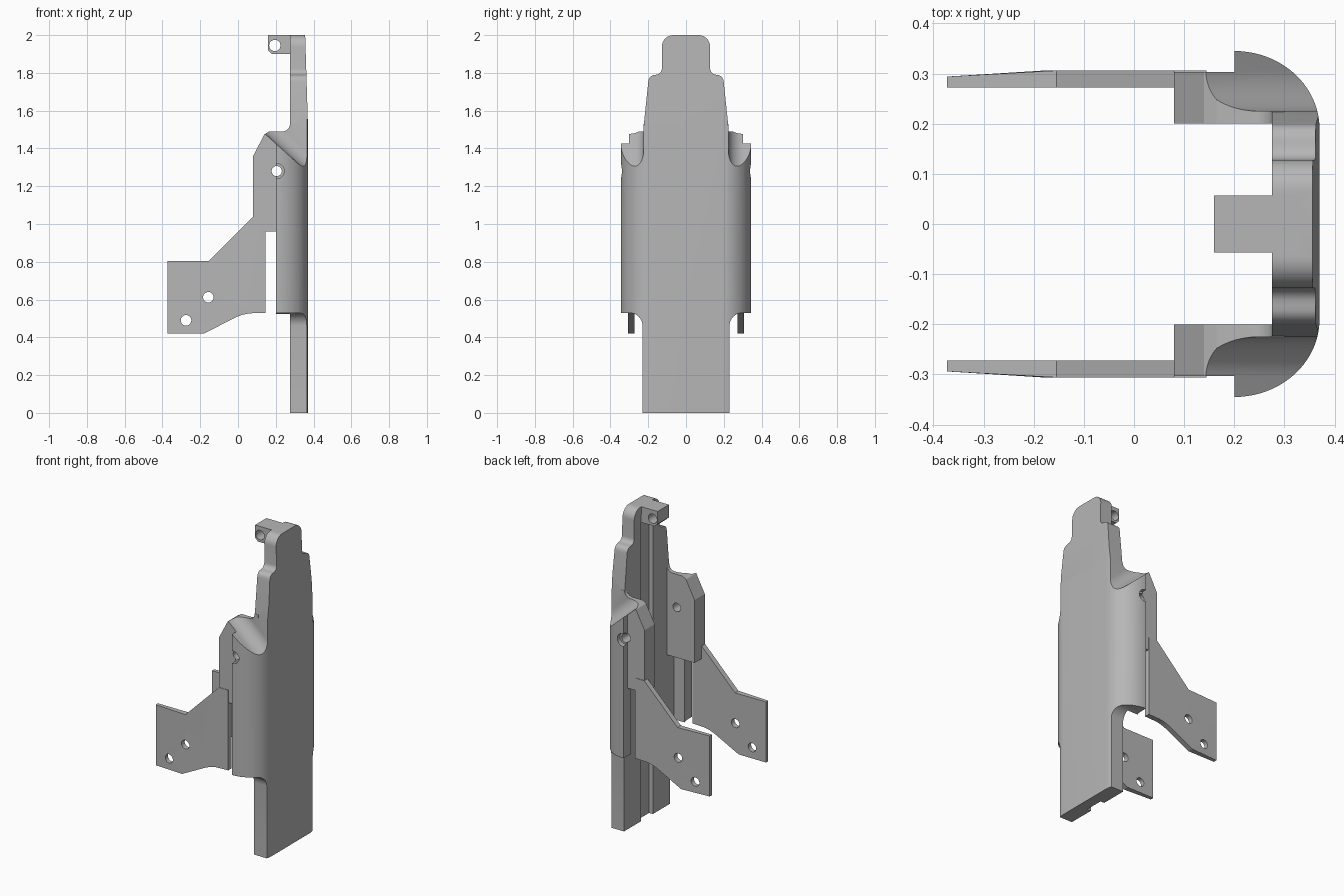
import bpy, bmesh, math
from mathutils import Vector

cube = bpy.data.objects.get("Cube")
if cube:
    bpy.data.objects.remove(cube, do_unlink=True)

grey = bpy.data.materials.new("plain_grey")
grey.use_nodes = True
grey.diffuse_color = (0.47, 0.47, 0.47, 1)
grey.node_tree.nodes["Principled BSDF"].inputs["Base Color"].default_value = (0.47, 0.47, 0.47, 1)


def arc(cx, cy, rx, ry, start, end, n=14):
    angles = [math.radians(start + (end - start) * i / n) for i in range(n + 1)]
    return [(cx + rx * math.cos(a), cy + ry * math.sin(a)) for a in angles]


def prism(name, pts, lo, hi, place):
    """Extrude a 2D outline from lo to hi; place(a, b, t) maps it into space."""
    bm = bmesh.new()
    low = [bm.verts.new(Vector(place(a, b, lo))) for a, b in pts]
    high = [bm.verts.new(Vector(place(a, b, hi))) for a, b in pts]
    bm.faces.new(low)
    bm.faces.new(high)
    for i in range(len(pts)):
        j = (i + 1) % len(pts)
        bm.faces.new((low[i], low[j], high[j], high[i]))
    bmesh.ops.recalc_face_normals(bm, faces=bm.faces)
    mesh = bpy.data.meshes.new(name)
    bm.to_mesh(mesh)
    bm.free()
    mesh.materials.append(grey)
    obj = bpy.data.objects.new(name, mesh)
    bpy.context.collection.objects.link(obj)
    return obj


def combine(target, tool, operation):
    tool.hide_render = True
    mod = target.modifiers.new(operation, "BOOLEAN")
    mod.operation = operation
    mod.solver = "EXACT"
    mod.object = tool
    bpy.context.view_layer.objects.active = target
    bpy.ops.object.modifier_apply(modifier=mod.name)
    bpy.data.objects.remove(tool, do_unlink=True)


def plan(a, b, t):
    return (a, b, t)


def from_back(a, b, t):
    return (t, a, b)


def side(sign=1):
    return lambda a, b, t: (a, sign * t, b)


def drill(target, x, z, radius, lo, hi, sign=1):
    combine(target, prism("drill", arc(x, z, radius, radius, 0, 345, 23), lo, hi, side(sign)), "DIFFERENCE")


def mirrored(half):
    return half + [(-a, b) for a, b in reversed(half)]


# Body: C-shaped cross-section trimmed to the spine and side wall outline
outer = [(0.14, 0.345)] + arc(0.2, 0.19, 0.17, 0.155, 90, 0, 20)
section = outer + [(x, -y) for x, y in reversed(outer)]
section += [(0.14, -0.27), (0.275, -0.27), (0.275, 0.27), (0.14, 0.27)]
body = prism("body", section, 0, 2, plan)
outline = [(0.23, -0.1)] + arc(0.3, 0.46, 0.07, 0.07, 180, 90, 8)
outline += [(0.4, 0.53), (0.4, 1.5), (0.226, 1.5), (0.2, 1.75)]
outline += arc(0.165, 1.755, 0.034, 0.034, 15, 90, 6)
outline += arc(0.16, 1.822, 0.032, 0.032, 270, 180, 6)
outline += arc(0.066, 1.938, 0.062, 0.062, 0, 90, 10)
combine(body, prism("outline", mirrored(outline), 0.2, 0.5, from_back), "INTERSECT")

# Shallow channel down the inner face of the spine
channel = [(-0.06, -0.1), (0.06, -0.1), (0.06, 1.95), (-0.06, 1.95)]
combine(body, prism("channel", channel, 0.2, 0.302, from_back), "DIFFERENCE")

# Slight backward lean of the upper spine
lean = [(0.371, 1.5), (0.355, 2.02), (0.45, 2.02), (0.45, 1.5)]
combine(body, prism("lean", lean, -0.5, 0.5, side()), "DIFFERENCE")

# Top lug with its cross hole
lug = [(0.16, 2), (0.16, 1.92), (0.18, 1.9), (0.32, 1.9), (0.32, 2)]
combine(body, prism("lug", lug, -0.057, 0.057, side()), "UNION")
drill(body, 0.195, 1.945, 0.03, -0.1, 0.1)

# Thick inner pads on both side walls
pad = [(0.08, 0.96), (0.08, 1.36), (0.14, 1.475), (0.165, 1.49)]
pad += arc(0.235, 1.53, 0.04, 0.04, 270, 360, 8) + [(0.3, 1.53), (0.3, 0.96)]
for sign in (1, -1):
    combine(body, prism("pad", pad, 0.2, 0.303, side(sign)), "UNION")

# Sloping scoops over the side walls, and counterbored screw holes
scoop = [(0.5, 0)] + arc(0.305, 0.08, 0.08, 0.08, 270, 180, 12) + [(0.225, 0.5), (0.5, 0.5)]
for sign in (1, -1):
    def slope(a, b, t, sign=sign):
        return (0.14 + 0.743 * t + 0.669 * b, sign * a, 1.48 - 0.669 * t + 0.743 * b)
    combine(body, prism("scoop", scoop, -0.2, 0.5, slope), "DIFFERENCE")
    drill(body, 0.205, 1.28, 0.027, 0.1, 0.5, sign)
    drill(body, 0.205, 1.28, 0.04, 0.315, 0.5, sign)

# Side arms with tapered tips and two holes each
arm = [(-0.373, 0.42), (-0.373, 0.805), (-0.155, 0.805), (0.08, 1.04), (0.145, 1.04),
       (0.145, 0.53), (0.06, 0.527), (0.025, 0.52), (-0.01, 0.507), (-0.18, 0.42)]
parts = [body]
for name, sign in (("back_arm", 1), ("front_arm", -1)):
    obj = prism(name, arm, 0.272, 0.306, side(sign))
    for v in obj.data.vertices:
        if v.co.x < -0.3 and abs(v.co.y) > 0.3:
            v.co.y = sign * 0.294
    drill(obj, -0.275, 0.49, 0.028, 0.1, 0.5, sign)
    drill(obj, -0.157, 0.612, 0.028, 0.1, 0.5, sign)
    parts.append(obj)

# Smooth the curves, keep hard edges
for obj in bpy.context.view_layer.objects:
    obj.select_set(obj in parts)
bpy.context.view_layer.objects.active = body
bpy.ops.object.shade_smooth_by_angle(angle=math.radians(25))
